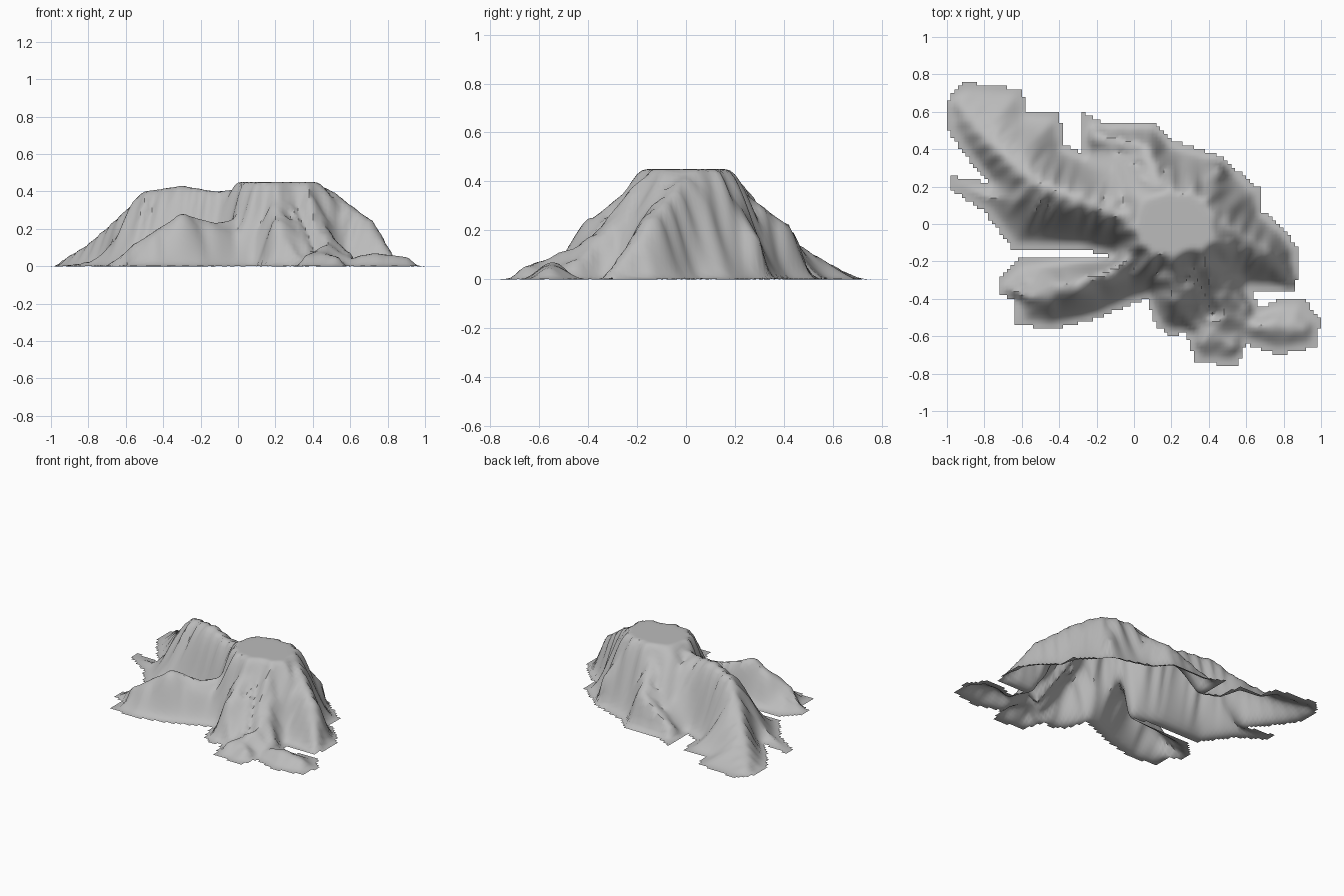
import bpy, bmesh
from math import sin, radians
from mathutils import Vector
from mathutils.geometry import intersect_point_line

old = bpy.data.objects.get("Cube")
if old:
    bpy.data.objects.remove(old, do_unlink=True)

STEP = 0.02
APRON = 0.035  # width of the nearly flat rim

# Footprint of the hill, going clockwise from the back right corner
back_side = [(-1, .65), (-.92, .76), (-.6, .72), (-.57, .61), (-.4, .59), (-.37, .42),
             (-.27, .38), (-.28, .6), (-.15, .54), (.11, .55), (.2, .45), (.45, .37),
             (.67, .19), (.69, .07), (.8, -.02)]
left_side = [(.87, -.12), (.88, -.28), (.85, -.36), (.62, -.35), (.67, -.45), (.78, -.4),
             (.9, -.39), (1, -.52), (.97, -.66), (.76, -.7), (.6, -.64), (.55, -.76),
             (.33, -.74), (.28, -.58), (.2, -.6), (.12, -.55), (.07, -.4), (-.02, -.43)]
right_side = [(-.18, -.5), (-.45, -.57), (-.63, -.53), (-.63, -.4), (-.72, -.38),
              (-.72, -.3), (-.62, -.19), (-.13, -.17), (-.3, -.13), (-.65, -.13),
              (-.8, .07), (-.98, .19), (-.98, .26), (-.78, .22), (-.93, .4), (-1, .52)]
outline = [Vector(p) for p in back_side + left_side + right_side]

# Crest lines: flat crest radius, then points with their height
crests = {
    "plateau": (.165, [(.17, 0, .45), (.26, 0, .45)]),
    "main ridge": (.015, [(.1, .02, .42), (-.12, .06, .4), (-.3, .13, .43), (-.5, .21, .4),
                          (-.61, .29, .28), (-.8, .48, .11), (-.93, .64, .03)]),
    "front right spur": (.015, [(.1, -.12, .4), (-.02, -.19, .25), (-.12, -.25, .23),
                                (-.3, -.32, .28), (-.55, -.39, .12), (-.66, -.35, .03)]),
    "left spur": (.02, [(.4, .02, .45), (.5, -.03, .4), (.7, -.15, .25), (.83, -.3, .04)]),
    "front spur": (.02, [(.2, -.17, .42), (.22, -.38, .25), (.31, -.53, .06)]),
    "front left spur": (.02, [(.36, -.16, .41), (.47, -.36, .18), (.58, -.44, .08)]),
    "front foothill": (.01, [(.36, -.64, .06), (.42, -.57, .08), (.54, -.66, .05)]),
    "left foothill": (.01, [(.66, -.55, .06), (.73, -.54, .07), (.9, -.56, .05)]),
    "back spur": (.02, [(.15, .12, .44), (.06, .4, .23), (-.2, .46, .07)]),
    "back left spur": (.02, [(.33, .12, .44), (.45, .28, .18)]),
}

# Gully lines: end points with their floor height
gullies = [
    [(.32, -.25, .28), (.42, -.48, .04)],
    [(.48, -.22, .25), (.62, -.39, .02)],
    [(.5, .08, .33), (.68, .07, .03)],
]


def nearest(p, a, b):
    """Closest point on a segment and its fraction along it."""
    t = min(1, max(0, intersect_point_line(p, a, b)[1]))
    return a.lerp(b, t), t


def inside(p):
    hit = False
    for a, b in zip(outline, outline[1:] + outline[:1]):
        if (a.y > p.y) != (b.y > p.y):
            if p.x < a.x + (p.y - a.y) * (b.x - a.x) / (b.y - a.y):
                hit = not hit
    return hit


def edge_distance(p):
    return min((nearest(p, a, b)[0].to_2d() - p).length
               for a, b in zip(outline, outline[1:] + outline[:1]))


def along(p, pts):
    """Closest plan point and line height for each segment of a line."""
    for a, b in zip(pts, pts[1:]):
        q, t = nearest(p, Vector(a[:2]), Vector(b[:2]))
        yield q.to_2d(), a[2] + (b[2] - a[2]) * t


def height(p):
    """Ramp from the rim up to the tallest crest, then cut the gullies."""
    if not inside(p):
        return 0
    edge = edge_distance(p)
    edge = max(0, edge - APRON) + .2 * min(edge, APRON)
    best = 0
    for radius, pts in crests.values():
        for q, top in along(p, pts):
            offset = p - q
            away = max(0, offset.length - radius)
            foot = q + offset.normalized() * radius
            f = edge / (edge + away + 1e-6)
            ramp = .4 * f + .6 * f * f * (3 - 2 * f)
            ribs = 1 + .5 * f * (1 - f) * sin(55 * (foot.x - foot.y))
            best = max(best, top * ramp * ribs)
    for pts in gullies:
        for q, floor in along(p, pts):
            best = min(best, floor + 1.5 * (p - q).length)
    return best


# Terrain sheet: square cells kept where their centre lies in the footprint
bm = bmesh.new()
nx, ny = round(2 / STEP), round(1.53 / STEP)
verts = {}


def plan(i, j):
    return Vector((i - nx / 2, j - ny / 2)) * STEP


def vert(i, j):
    if (i, j) not in verts:
        p = plan(i, j)
        verts[i, j] = bm.verts.new((p.x, p.y, height(p)))
    return verts[i, j]


for i in range(nx):
    for j in range(ny):
        if inside(plan(i + .5, j + .5)):
            bm.faces.new([vert(i, j), vert(i + 1, j), vert(i + 1, j + 1), vert(i, j + 1)])

# Soften the crests slightly, leaving the rim alone
inner = [v for v in bm.verts if not v.is_boundary]
bmesh.ops.smooth_vert(bm, verts=inner, factor=.4, use_axis_z=True)

mesh = bpy.data.meshes.new("hill_terrain")
bm.to_mesh(mesh)
bm.free()
hill = bpy.data.objects.new("hill_terrain", mesh)
bpy.context.collection.objects.link(hill)

# Plain grey rock
grey = bpy.data.materials.new("rock_grey")
grey.use_nodes = True
color = (.5, .5, .5, 1)
grey.diffuse_color = color
grey.node_tree.nodes["Principled BSDF"].inputs["Base Color"].default_value = color
mesh.materials.append(grey)

bpy.context.view_layer.objects.active = hill
hill.select_set(True)
bpy.ops.object.shade_smooth_by_angle(angle=radians(40))
